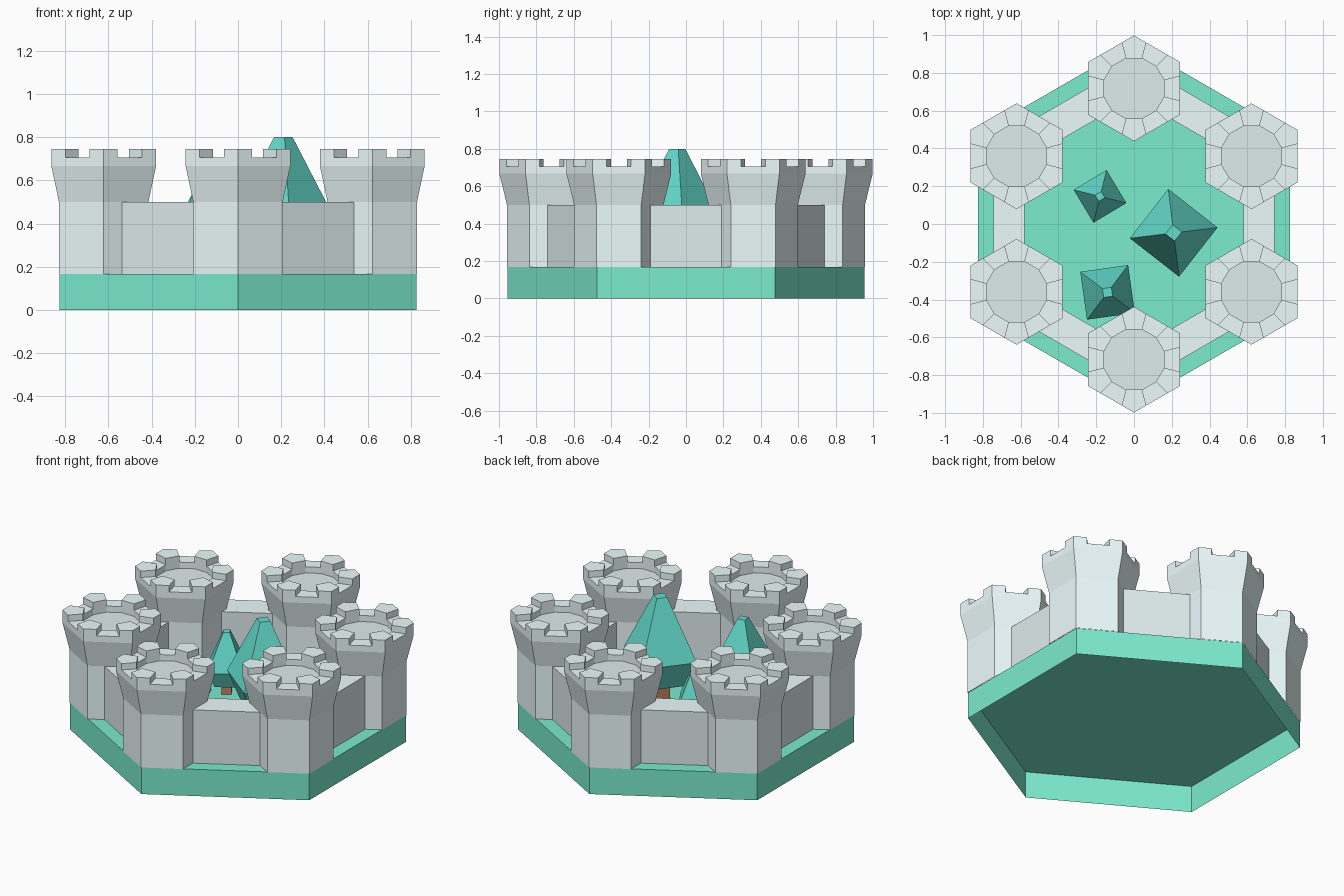
import bpy, bmesh
from math import sin, cos, radians, pi

if "Cube" in bpy.data.objects:
    bpy.data.objects.remove(bpy.data.objects["Cube"])


def material(name, rgb):
    m = bpy.data.materials.new(name)
    m.diffuse_color = (*rgb, 1)
    m.use_nodes = True
    m.node_tree.nodes["Principled BSDF"].inputs["Base Color"].default_value = m.diffuse_color
    return m


GRASS = material("grass", (0.20, 0.84, 0.62))
LEAF = material("leaves", (0.13, 0.73, 0.62))
BARK = material("bark", (0.56, 0.22, 0.13))
STONE = material("light_stone", (0.85, 0.97, 0.98))
DARK = material("dark_stone", (0.74, 0.84, 0.85))


def make(name, faces, mat, loc=(0, 0, 0), rot=0, first_mat=None):
    """Flat-shaded object from polygons; first_mat colours only the first one."""
    bm = bmesh.new()
    for i, f in enumerate(faces):
        face = bm.faces.new([bm.verts.new(p) for p in f])
        face.material_index = 1 if first_mat and i == 0 else 0
    bmesh.ops.remove_doubles(bm, verts=bm.verts, dist=1e-5)
    bmesh.ops.recalc_face_normals(bm, faces=bm.faces)
    me = bpy.data.meshes.new(name)
    bm.to_mesh(me)
    bm.free()
    me.materials.append(mat)
    if first_mat:
        me.materials.append(first_mat)
    ob = bpy.data.objects.new(name, me)
    ob.location = loc
    ob.rotation_euler.z = rot
    bpy.context.collection.objects.link(ob)
    return ob


def polar(r, deg, z):
    return (r * cos(radians(deg)), r * sin(radians(deg)), z)


def loft(n, rings, start, bottom=False):
    """Closed-top n-sided stack of (radius, z) rings; the top is the first face."""
    pts = [[polar(r, start + 360 * i / n, z) for i in range(n)] for r, z in rings]
    faces = [pts[-1]]
    for a, b in zip(pts, pts[1:]):
        faces += [[a[i], a[(i + 1) % n], b[(i + 1) % n], b[i]] for i in range(n)]
    return faces + ([pts[0][::-1]] if bottom else [])


GROUND, WALL_TOP, FLOOR, GAP, TOP = 0.167, 0.50, 0.667, 0.705, 0.745
R_LOW, R_HIGH, R_IN = 0.239, 0.28, 0.165


def tower_faces():
    # sunken roof floor first
    faces = [[polar(R_IN, 60 * k + s, FLOOR) for k in range(6) for s in (45, 75)]]
    edge = R_HIGH * cos(pi / 6) / cos(radians(15))  # radius where a gap cuts the rim
    for k in range(6):
        c = 30 + 60 * k
        d, p, q = c + 60, c + 15, c + 45
        # shaft and flare
        for r0, z0, r1, z1 in ((R_LOW, GROUND, R_LOW, WALL_TOP), (R_LOW, WALL_TOP, R_HIGH, FLOOR)):
            faces.append([polar(r0, c, z0), polar(r0, d, z0), polar(r1, d, z1), polar(r1, c, z1)])
        # notched parapet, outside
        faces.append([polar(R_HIGH, c, FLOOR), polar(R_HIGH, d, FLOOR), polar(R_HIGH, d, TOP),
                      polar(edge, q, TOP), polar(edge, q, GAP), polar(edge, p, GAP),
                      polar(edge, p, TOP), polar(R_HIGH, c, TOP)])
        # gap floor, gap sides, merlon top
        faces.append([polar(edge, p, GAP), polar(edge, q, GAP), polar(R_IN, q, GAP), polar(R_IN, p, GAP)])
        for a in (p, q):
            faces.append([polar(edge, a, GAP), polar(edge, a, TOP), polar(R_IN, a, TOP), polar(R_IN, a, GAP)])
        faces.append([polar(edge, c - 15, TOP), polar(R_HIGH, c, TOP), polar(edge, p, TOP),
                      polar(R_IN, p, TOP), polar(R_IN, c - 15, TOP)])
        # inside of the parapet
        faces.append([polar(R_IN, p, FLOOR), polar(R_IN, q, FLOOR), polar(R_IN, q, GAP), polar(R_IN, p, GAP)])
        faces.append([polar(R_IN, c - 15, FLOOR), polar(R_IN, p, FLOOR), polar(R_IN, p, GAP),
                      polar(R_IN, p, TOP), polar(R_IN, c - 15, TOP), polar(R_IN, c - 15, GAP)])
    return faces


def wall_faces(x0, x1, y):
    a = [(x0, -y), (x1, -y), (x1, y), (x0, y)]
    lo, hi = [(*p, GROUND) for p in a], [(*p, WALL_TOP) for p in a]
    # top, inner face, outer face (the ends are buried in the towers)
    return [hi] + [[lo[i], lo[(i + 1) % 4], hi[(i + 1) % 4], hi[i]] for i in (1, 3)]


# Hexagonal grass base, hollow underneath
make("grass_base", loft(6, [(0.954, 0), (0.954, GROUND)], 30), GRASS)

# Six corner towers with walls between them
for k in range(6):
    x, y, _ = polar(0.718, 30 + 60 * k, 0)
    make(f"tower_{k + 1}", tower_faces(), STONE, (x, y, 0), first_mat=DARK)
    make(f"wall_{k + 1}", wall_faces(0.58, 0.745, 0.22), DARK, rot=radians(60 * k), first_mat=STONE)

# Courtyard trees: x, y, widest radius, height, turn
for i, (x, y, r, h, turn) in enumerate((
        (0.21, -0.047, 0.234, 0.633, 7),
        (-0.18, 0.146, 0.144, 0.383, 76),
        (-0.14, -0.362, 0.181, 0.468, 53))):
    rings = [(r * 0.64, GROUND + h * 0.16), (r, GROUND + h * 0.42), (r * 0.185, GROUND + h)]
    make(f"tree_leaves_{i + 1}", loft(4, rings, turn, True), LEAF, (x, y, 0))
    trunk = [(r * 0.27, GROUND), (r * 0.27, GROUND + h * 0.16)]
    make(f"tree_trunk_{i + 1}", loft(4, trunk, turn), BARK, (x, y, 0))
